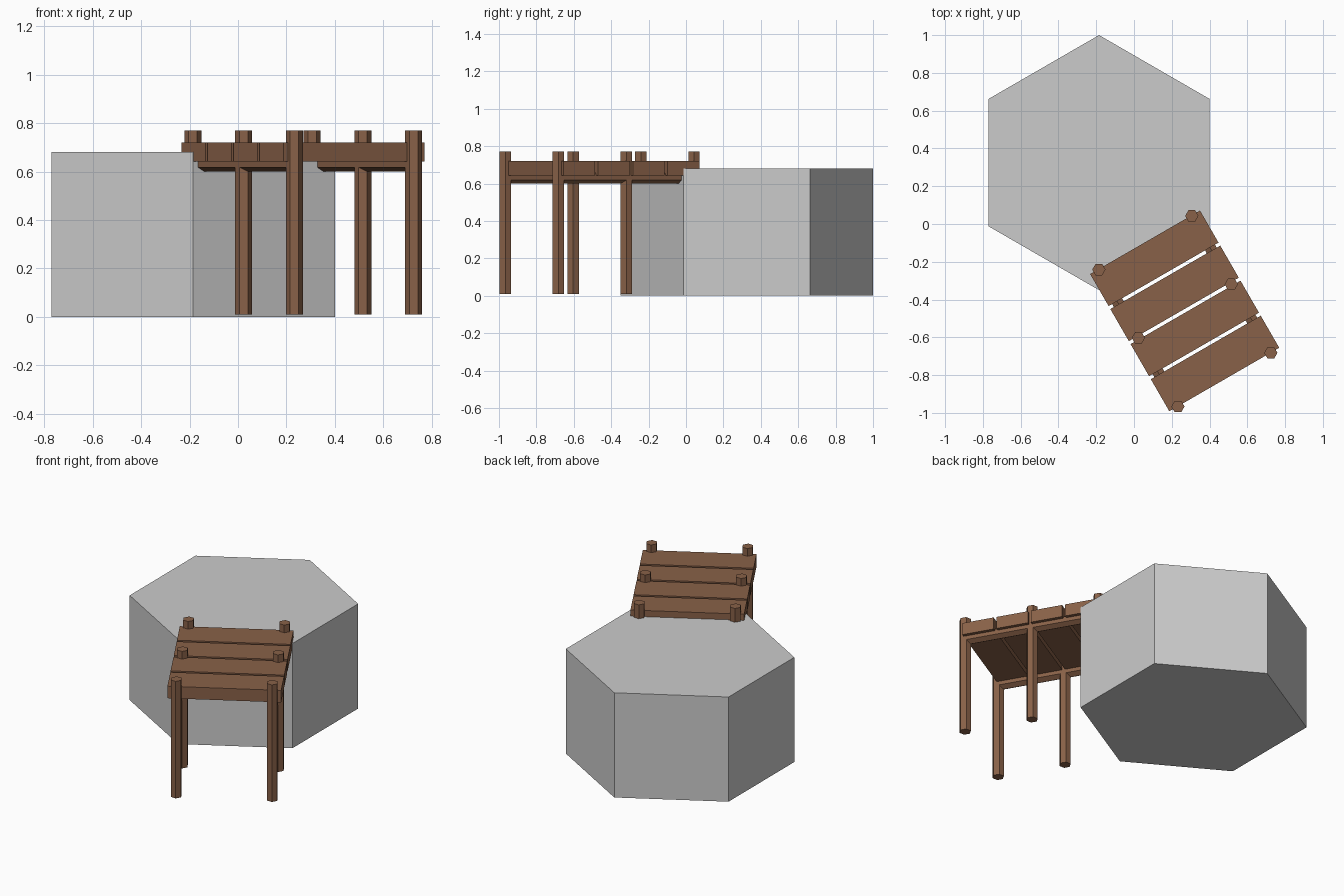
import bpy
from math import cos, sin, pi, radians
from mathutils import Vector, Matrix

if "Cube" in bpy.data.objects:
    bpy.data.objects.remove(bpy.data.objects["Cube"])

CENTRE = Vector((-0.185, 0.325, 0))    # middle of the hexagonal block
AXIS = radians(-60)                    # direction the dock runs in
# dock space: x runs outward from the block, y runs across the dock
DOCK = Matrix.Translation(CENTRE) @ Matrix.Rotation(AXIS, 4, 'Z')

wood = bpy.data.materials.new("wood")
wood.diffuse_color = (0.25, 0.12, 0.065, 1)
wood.use_nodes = True
wood.node_tree.nodes["Principled BSDF"].inputs["Base Color"].default_value = wood.diffuse_color


def add_mesh(name, verts, faces, matrix, mat=None):
    mesh = bpy.data.meshes.new(name)
    mesh.from_pydata(verts, [], faces)
    mesh.transform(matrix)
    if mat:
        mesh.materials.append(mat)
    obj = bpy.data.objects.new(name, mesh)
    bpy.context.collection.objects.link(obj)
    return obj


def hex_prism(name, radius, length, matrix, mat=None, turn=0.0):
    ring = [(radius * cos(turn + i * pi / 3), radius * sin(turn + i * pi / 3)) for i in range(6)]
    verts = [(x, y, z) for z in (0, length) for x, y in ring]
    faces = [(i, (i + 1) % 6, (i + 1) % 6 + 6, i + 6) for i in range(6)]
    faces += [tuple(range(5, -1, -1)), tuple(range(6, 12))]
    return add_mesh(name, verts, faces, matrix, mat)


def box(name, lo, hi, matrix, mat):
    verts = [(x, y, z) for z in (lo[2], hi[2]) for x, y in
             ((lo[0], lo[1]), (hi[0], lo[1]), (hi[0], hi[1]), (lo[0], hi[1]))]
    faces = [(3, 2, 1, 0), (4, 5, 6, 7)] + [(i, (i + 1) % 4, (i + 1) % 4 + 4, i + 4) for i in range(4)]
    return add_mesh(name, verts, faces, matrix, mat)


# Hexagonal ground block, corners towards front and back
hex_prism("ground_block", 0.675, 0.68, Matrix.Translation(CENTRE), turn=pi / 2)

# Deck planks
START, END, WIDTH = 0.487, 1.326, 0.196
pitch = (END - START - WIDTH) / 3
for i in range(4):
    s = START + i * pitch
    box(f"plank_{i + 1}", (s, -0.336, 0.642), (s + WIDTH, 0.336, 0.72), DOCK, wood)

for side, t in (("left", -0.284), ("right", 0.284)):
    # Posts in three pairs
    for i, s in enumerate((0.49, 0.908, 1.327)):
        hex_prism(f"{side}_post_{i + 1}", 0.035, 0.76,
                  DOCK @ Matrix.Translation((s, t, 0.01)), wood)
    # Long beam under the planks, with an edge pointing down
    lay = Matrix.Translation((0.49, t, 0.635)) @ Matrix.Rotation(pi / 2, 4, 'Y')
    hex_prism(f"{side}_beam", 0.035, 0.837, DOCK @ lay, wood)
